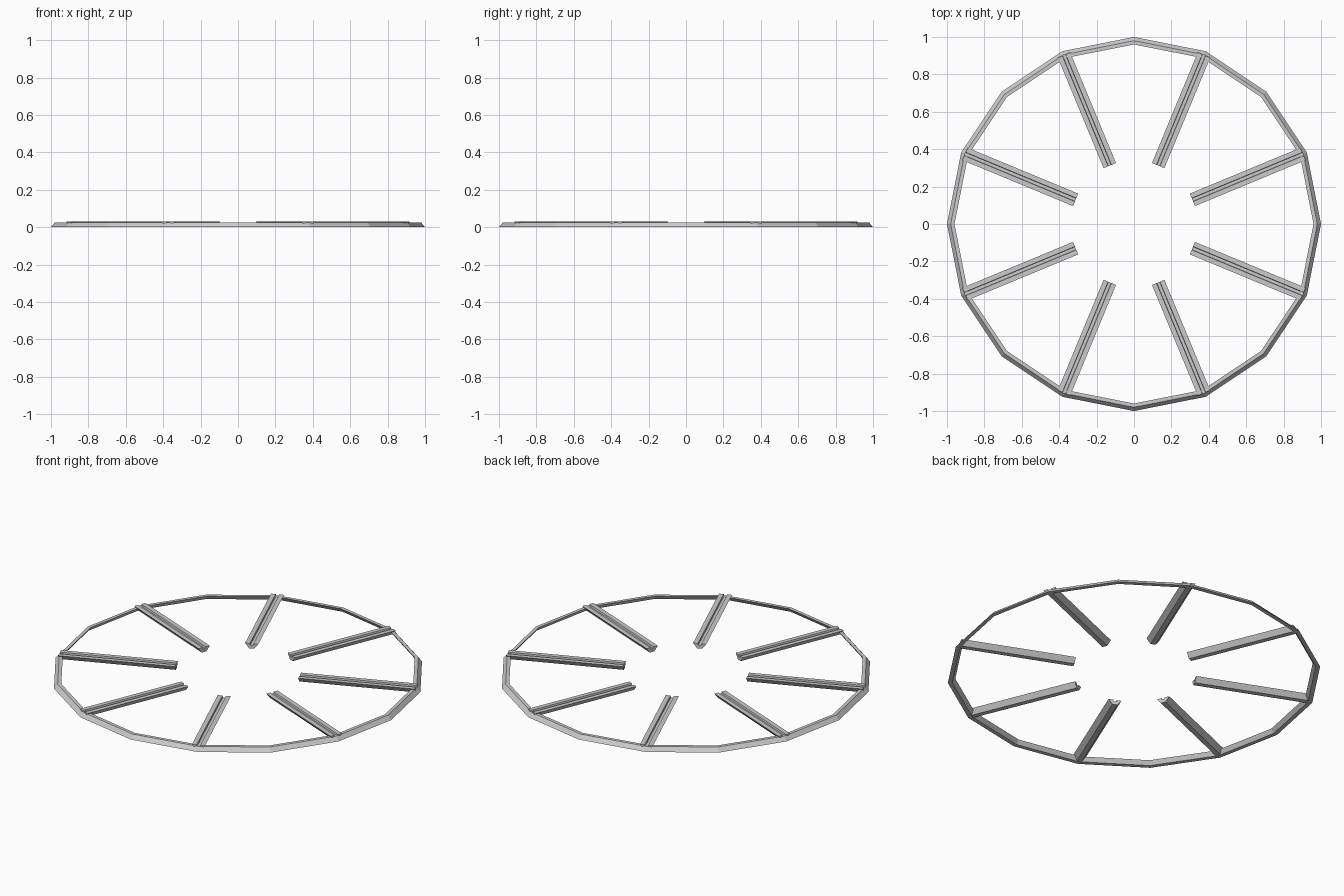
import bpy, bmesh, math
from mathutils import Matrix

if "Cube" in bpy.data.objects:
    bpy.data.objects.remove(bpy.data.objects["Cube"])


def new_object(name, bm):
    bmesh.ops.recalc_face_normals(bm, faces=bm.faces)
    mesh = bpy.data.meshes.new(name)
    bm.to_mesh(mesh)
    bm.free()
    obj = bpy.data.objects.new(name, mesh)
    bpy.context.collection.objects.link(obj)
    return obj


def outer_ring(sides=16):
    # slanted cross-section (radius, height) swept around z
    profile = [(1.0, 0.0), (0.98, 0.024), (0.96, 0.024), (0.976, 0.0)]
    bm = bmesh.new()
    loops = []
    for i in range(sides):
        a = 2 * math.pi * i / sides
        loops.append([bm.verts.new((r * math.cos(a), r * math.sin(a), z))
                      for r, z in profile])
    n = len(profile)
    for i in range(sides):
        a, b = loops[i], loops[(i + 1) % sides]
        for j in range(n):
            k = (j + 1) % n
            bm.faces.new((a[j], b[j], b[k], a[k]))
    return new_object("outer_ring", bm)


def support_bar(name, angle, inner=0.338, outer=0.978):
    # tapered underside, flat top with a narrow groove along it
    half = [(0.014, 0.002), (0.036, 0.031), (0.01, 0.031), (0.008, 0.021)]
    profile = half + [(-y, z) for y, z in reversed(half)]
    bm = bmesh.new()
    a = [bm.verts.new((inner, y, z)) for y, z in profile]
    b = [bm.verts.new((outer, y, z)) for y, z in profile]
    n = len(profile)
    for j in range(n):
        k = (j + 1) % n
        bm.faces.new((a[j], b[j], b[k], a[k]))
    bm.faces.new(a)
    bm.faces.new(b)
    bm.transform(Matrix.Rotation(angle, 4, 'Z'))
    return new_object(name, bm)


# Ring and eight radial bars pointing at every second ring corner
outer_ring()
for i in range(8):
    support_bar(f"support_bar_{i + 1}", math.radians(22.5 + 45 * i))
